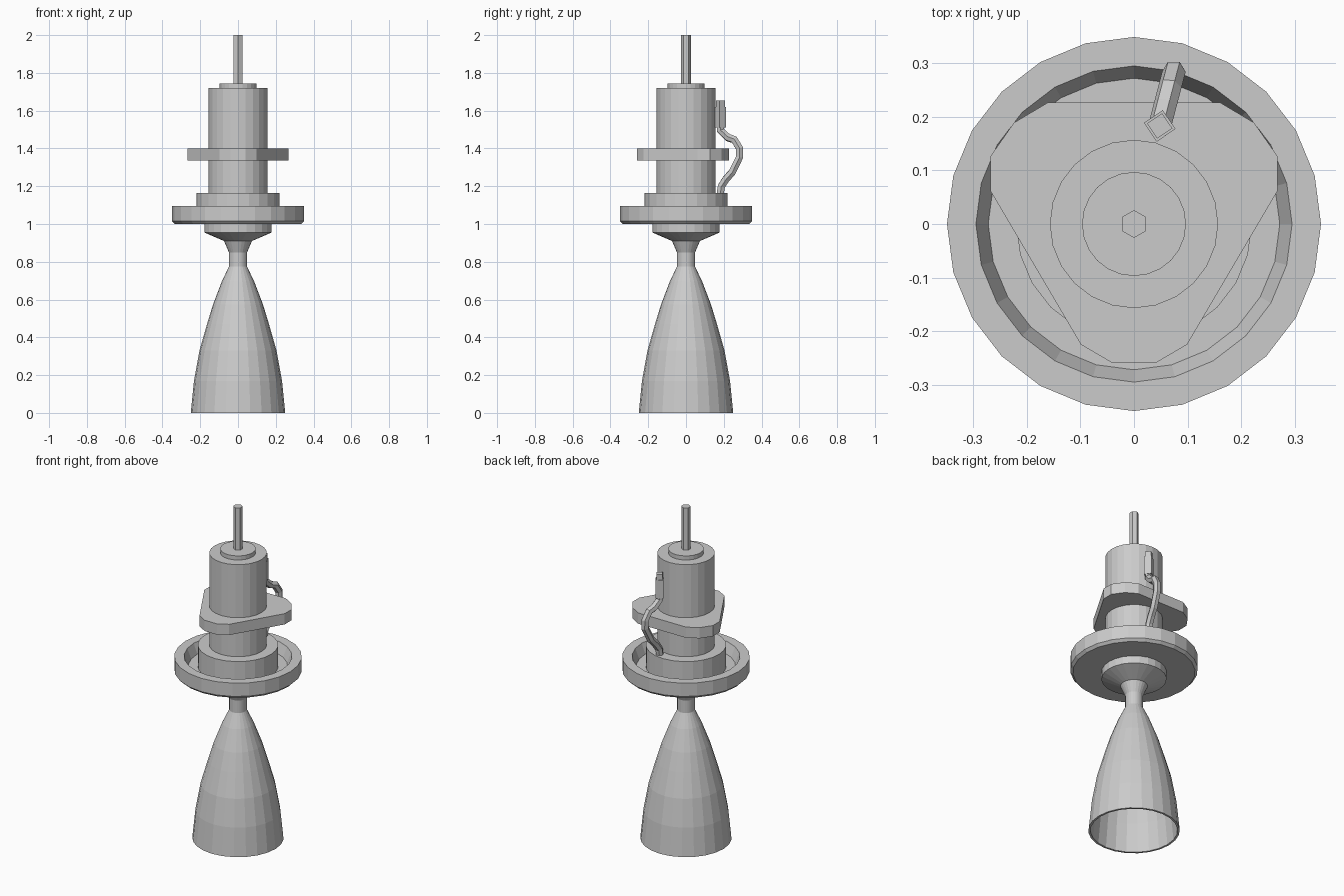
import bpy, bmesh, math

if "Cube" in bpy.data.objects:
    bpy.data.objects.remove(bpy.data.objects["Cube"])

grey = bpy.data.materials.new("plain_grey")
grey.diffuse_color = (0.6, 0.6, 0.6, 1)
grey.use_nodes = True
grey.node_tree.nodes["Principled BSDF"].inputs["Base Color"].default_value = grey.diffuse_color


def finish(name, bm):
    bmesh.ops.recalc_face_normals(bm, faces=bm.faces)
    me = bpy.data.meshes.new(name)
    bm.to_mesh(me)
    bm.free()
    ob = bpy.data.objects.new(name, me)
    bpy.context.collection.objects.link(ob)
    me.materials.append(grey)
    return ob


def lathe(name, profile, sides=24, phase=0.0, centre=(0, 0)):
    """Revolve (radius, z) points around a vertical axis; radius 0 closes to a point."""
    bm = bmesh.new()
    rings = []
    for r, z in profile:
        n = sides if r > 0 else 1
        rings.append([bm.verts.new((centre[0] + r * math.cos(phase + math.tau * i / sides),
                                    centre[1] + r * math.sin(phase + math.tau * i / sides), z))
                      for i in range(n)])
    for a, b in zip(rings, rings[1:]):
        for i in range(sides):
            j = (i + 1) % sides
            quad = [a[i % len(a)], a[j % len(a)], b[j % len(b)], b[i % len(b)]]
            bm.faces.new(list(dict.fromkeys(quad)))
    return finish(name, bm)


# Open bell nozzle with throat and chamber, thin wall at the exit
lathe("nozzle", [
    (0, 1.01), (0.178, 1.01), (0.178, 0.955), (0.074, 0.91), (0.048, 0.85), (0.048, 0.775),
    (0.086, 0.695), (0.132, 0.575), (0.164, 0.47), (0.204, 0.33), (0.233, 0.17), (0.25, 0),
    (0.238, 0), (0.221, 0.17), (0.192, 0.33), (0.152, 0.47), (0.12, 0.575), (0.074, 0.695),
    (0.036, 0.775), (0.036, 0.85), (0, 0.88)])

# Mounting dish with chamfered bottom and recessed floor
lathe("mounting_dish", [
    (0, 1.0), (0.334, 1.0), (0.349, 1.015), (0.349, 1.095), (0.295, 1.095),
    (0.272, 1.035), (0, 1.035)])

# Collar, body cylinder and cap
lathe("base_collar", [(0, 1.03), (0.22, 1.03), (0.22, 1.165), (0, 1.165)])
lathe("body_cylinder", [(0, 1.16), (0.157, 1.16), (0.157, 1.72), (0, 1.72)])
lathe("top_cap", [(0, 1.715), (0.097, 1.715), (0.097, 1.745), (0, 1.745)])

# Hexagonal feed rod
lathe("feed_rod", [(0, 1.74), (0.026, 1.74), (0.026, 2.0), (0, 2.0)], 6, math.pi / 6)

# Rounded triangular flange, mirrored half outline
half = [(0.041, -0.259), (0.099, -0.225), (0.268, 0.062), (0.268, 0.126),
        (0.224, 0.189), (0.16, 0.227)]
outline = half + [(-x, y) for x, y in reversed(half)]
bm = bmesh.new()
base = bm.faces.new([bm.verts.new((x, y, 1.335)) for x, y in outline])
ext = bmesh.ops.extrude_face_region(bm, geom=[base], use_keep_orig=True)
bmesh.ops.translate(bm, vec=(0, 0, 0.065),
                    verts=[v for v in ext["geom"] if isinstance(v, bmesh.types.BMVert)])
finish("triangular_flange", bm)

# Square plug on the side pipe
lathe("pipe_plug", [(0, 1.51), (0.03, 1.51), (0.03, 1.62), (0.024, 1.62),
                    (0.024, 1.653), (0, 1.653)], 4, math.radians(-11), (0.048, 0.183))

# Bent side pipe, swept in a radial plane: (y, z) path points
path = [(0.183, 1.535), (0.183, 1.495), (0.222, 1.458), (0.256, 1.446), (0.284, 1.40),
        (0.284, 1.355), (0.245, 1.275), (0.212, 1.238), (0.187, 1.20), (0.18, 1.15)]
cu = bpy.data.curves.new("side_pipe", "CURVE")
cu.dimensions = "3D"
cu.bevel_depth = 0.022
cu.bevel_resolution = 1
cu.use_fill_caps = True
sp = cu.splines.new("POLY")
sp.points.add(len(path) - 1)
for p, (y, z) in zip(sp.points, path):
    p.co = (y * 0.262, y, z, 1)
pipe = bpy.data.objects.new("side_pipe", cu)
bpy.context.collection.objects.link(pipe)
cu.materials.append(grey)
sp.use_smooth = False
